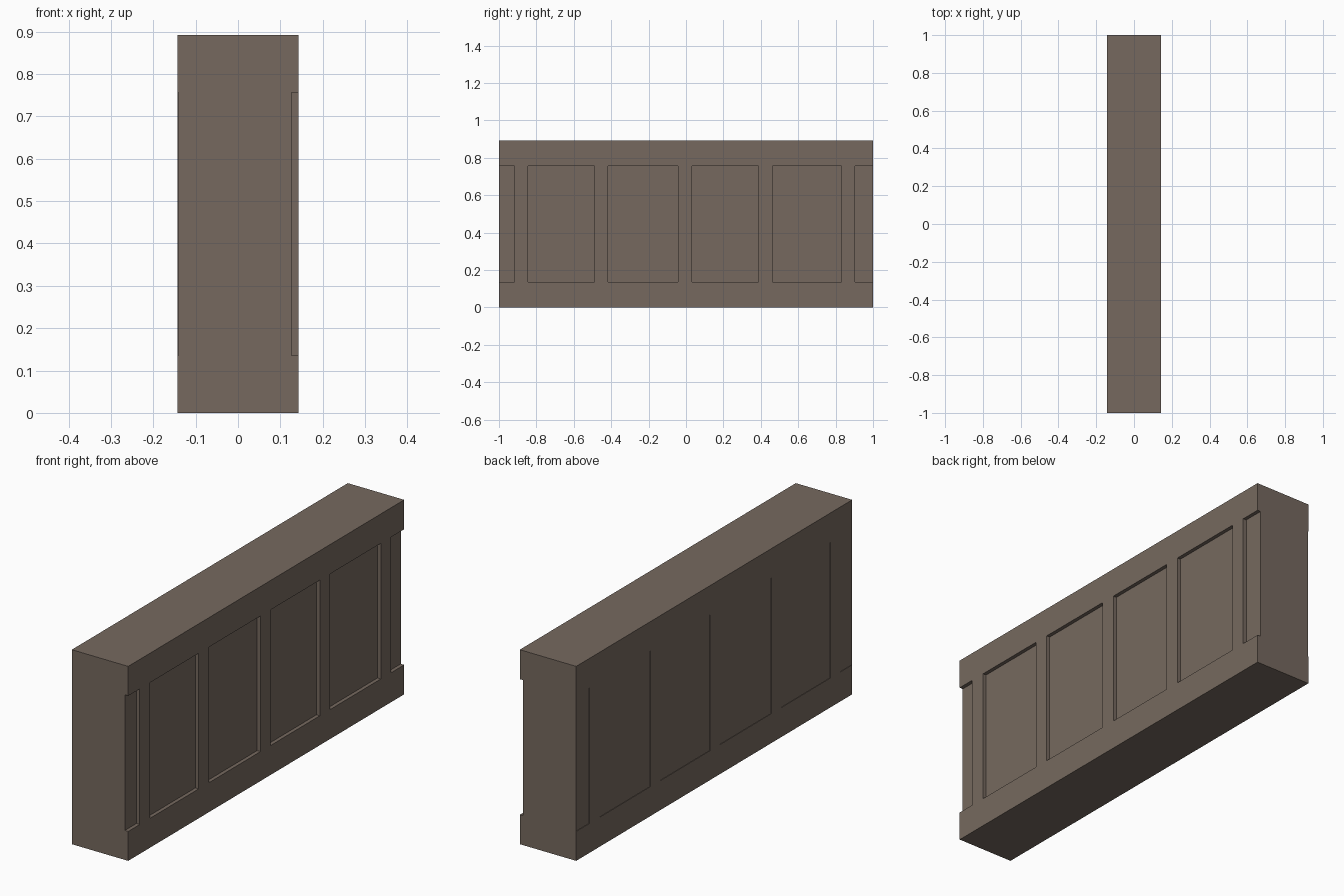
import bpy

if "Cube" in bpy.data.objects:
    bpy.data.objects.remove(bpy.data.objects["Cube"])

# single flat stone-brown colour
mat = bpy.data.materials.new("warm grey brown")
mat.diffuse_color = (0.18, 0.141, 0.114, 1)
mat.use_nodes = True
mat.node_tree.nodes["Principled BSDF"].inputs["Base Color"].default_value = mat.diffuse_color

HALF_W, HALF_L, HEIGHT = 0.143, 1.0, 0.892
Z0, Z1 = 0.135, 0.757            # panel opening, bottom and top
CORE_R, CORE_L = 0.126, -0.141   # deep panels on the right, very shallow on the left


def box(name, x, y, z):
    """Box from (min, max) ranges."""
    bpy.ops.mesh.primitive_cube_add(size=1, location=[(a + b) / 2 for a, b in (x, y, z)])
    ob = bpy.context.object
    ob.name = name
    ob.scale = [b - a for a, b in (x, y, z)]
    bpy.ops.object.transform_apply(location=False, rotation=False, scale=True)
    ob.data.materials.append(mat)
    return ob


# full-width rails at the bottom and top
box("bottom_rail", (-HALF_W, HALF_W), (-HALF_L, HALF_L), (0, Z0))
box("top_rail", (-HALF_W, HALF_W), (-HALF_L, HALF_L), (Z1, HEIGHT))

# recessed wall core that forms the panels
box("panel_core", (CORE_L, CORE_R), (-HALF_L, HALF_L), (Z0, Z1))

# upright stiles between the panels on both long sides
for i, y in enumerate((-0.88, -0.4525, -0.005, 0.425, 0.8675)):
    span = (y - 0.0365, y + 0.0365)
    box(f"right_stile_{i + 1}", (CORE_R, HALF_W), span, (Z0, Z1))
    box(f"left_stile_{i + 1}", (-HALF_W, CORE_L), span, (Z0, Z1))
